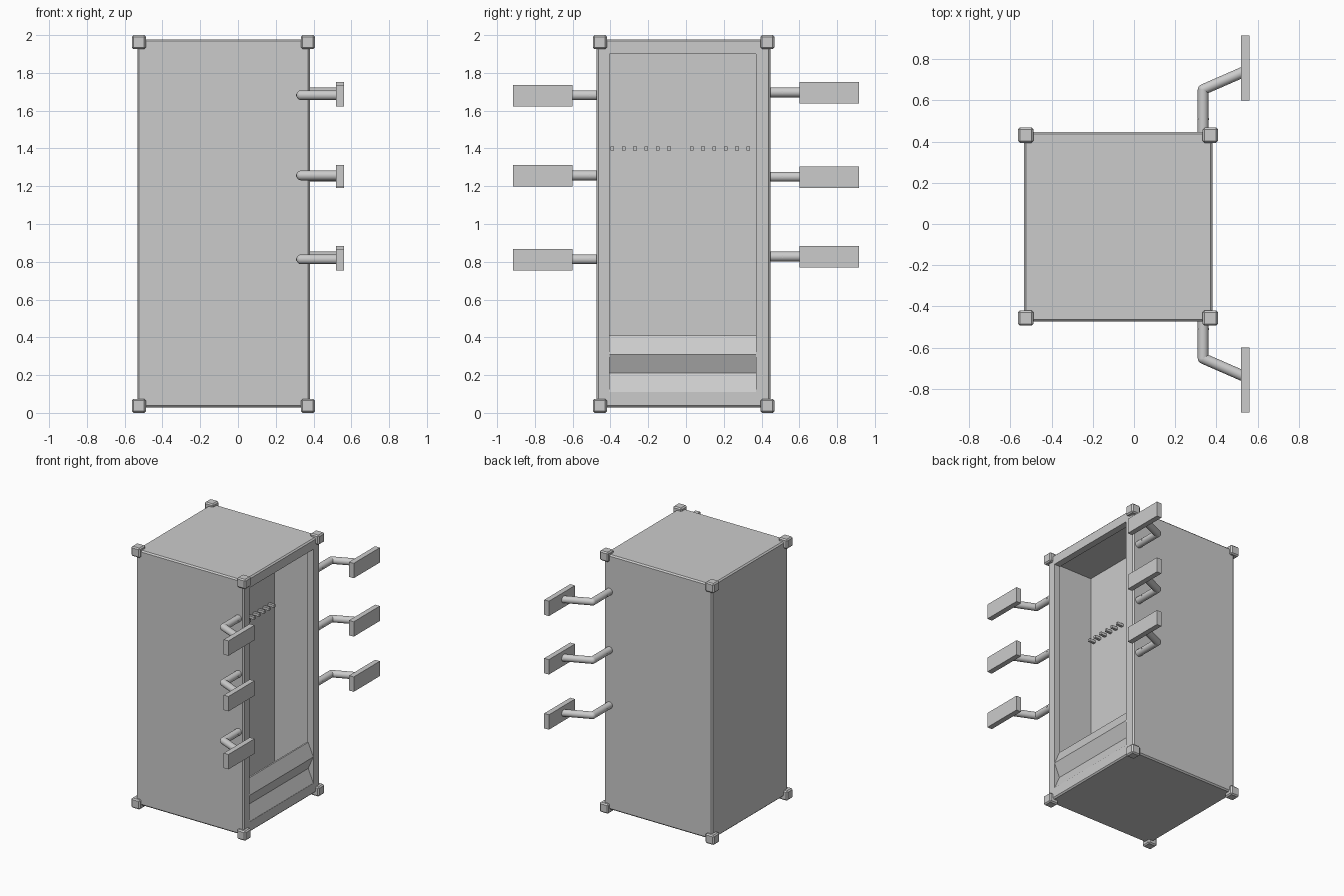
import bpy
import bmesh
from mathutils import Vector

if "Cube" in bpy.data.objects:
    bpy.data.objects.remove(bpy.data.objects["Cube"])


def box(name, lo, hi, bevel=0.0):
    bm = bmesh.new()
    bmesh.ops.create_cube(bm, size=1)
    lo, hi = Vector(lo), Vector(hi)
    for v in bm.verts:
        v.co = Vector([(lo[i] + hi[i]) / 2 + v.co[i] * (hi[i] - lo[i]) for i in range(3)])
    if bevel:
        bmesh.ops.bevel(bm, geom=bm.edges[:], offset=bevel, segments=1,
                        profile=0.5, affect='EDGES')
    me = bpy.data.meshes.new(name)
    bm.to_mesh(me)
    bm.free()
    ob = bpy.data.objects.new(name, me)
    bpy.context.collection.objects.link(ob)
    return ob


def rod(name, a, b, r, sides=20):
    a, b = Vector(a), Vector(b)
    bpy.ops.mesh.primitive_cylinder_add(vertices=sides, radius=r, depth=(b - a).length,
                                        location=(a + b) / 2)
    ob = bpy.context.object
    ob.name = name
    ob.rotation_euler = (b - a).to_track_quat('Z', 'Y').to_euler()
    bpy.ops.object.shade_smooth_by_angle()


# cabinet body: narrower doorway on +x, wider compartment behind its lip
body = box("cabinet_body", (-0.533, -0.473, 0.028), (0.381, 0.447, 1.978), 0.01)
for lo, hi in (((0.2, -0.405, 0.11), (0.6, 0.37, 1.90)),
               ((0.03, -0.43, 0.085), (0.33, 0.40, 1.925))):
    cutter = box("cutter", lo, hi)
    mod = body.modifiers.new("opening", 'BOOLEAN')
    mod.operation = 'DIFFERENCE'
    mod.solver = 'EXACT'
    mod.object = cutter
    bpy.context.view_layer.objects.active = body
    bpy.ops.object.modifier_apply(modifier=mod.name)
    bpy.data.objects.remove(cutter)

# corner blocks
h = 0.037
for x in (-0.525, 0.37):
    for y in (-0.456, 0.431):
        for z in (h, 2 - h):
            box("corner_block", (x - h, y - h, z - h), (x + h, y + h, z + h), 0.009)

# folded retaining panel at the bottom of the opening
path = [(0.335, 0.41), (0.379, 0.31), (0.335, 0.21), (0.379, 0.11)]
loop = path + [(x - 0.012, z) for x, z in reversed(path)]
bm = bmesh.new()
a = [bm.verts.new((x, -0.405, z)) for x, z in loop]
b = [bm.verts.new((x, 0.37, z)) for x, z in loop]
bm.faces.new(a)
bm.faces.new(b[::-1])
for i in range(len(loop)):
    j = (i + 1) % len(loop)
    bm.faces.new((a[i], b[i], b[j], a[j]))
bmesh.ops.recalc_face_normals(bm, faces=bm.faces[:])
me = bpy.data.meshes.new("folded_panel")
bm.to_mesh(me)
bm.free()
bpy.context.collection.objects.link(bpy.data.objects.new("folded_panel", me))

# row of pegs on the back panel, two groups of six
for start in (-0.39, 0.03):
    for i in range(6):
        y = start + i * 0.06
        box("peg", (0.02, y - 0.01, 1.39), (0.08, y + 0.01, 1.41))

# bent arms with plates on both sides
r = 0.026
for side, heights, wall in ((-1, (0.813, 1.257, 1.682), 0.425),
                            (1, (0.828, 1.25, 1.697), 0.395)):
    for z in heights:
        elbow = (0.335, side * 0.652, z)
        rod("arm_inner", (0.335, side * wall, z), elbow, r)
        rod("arm_outer", elbow, (0.53, side * 0.737, z), r)
        bpy.ops.mesh.primitive_uv_sphere_add(segments=20, ring_count=12, radius=r, location=elbow)
        bpy.context.object.name = "arm_elbow"
        bpy.ops.object.shade_smooth_by_angle()
        # small pin through the arm near the wall
        rod("arm_pin", (0.307, side * 0.51, z), (0.363, side * 0.51, z), 0.005, 8)
        y0, y1 = sorted((side * 0.60, side * 0.915))
        box("arm_plate", (0.52, y0, z - 0.059), (0.56, y1, z + 0.055))
